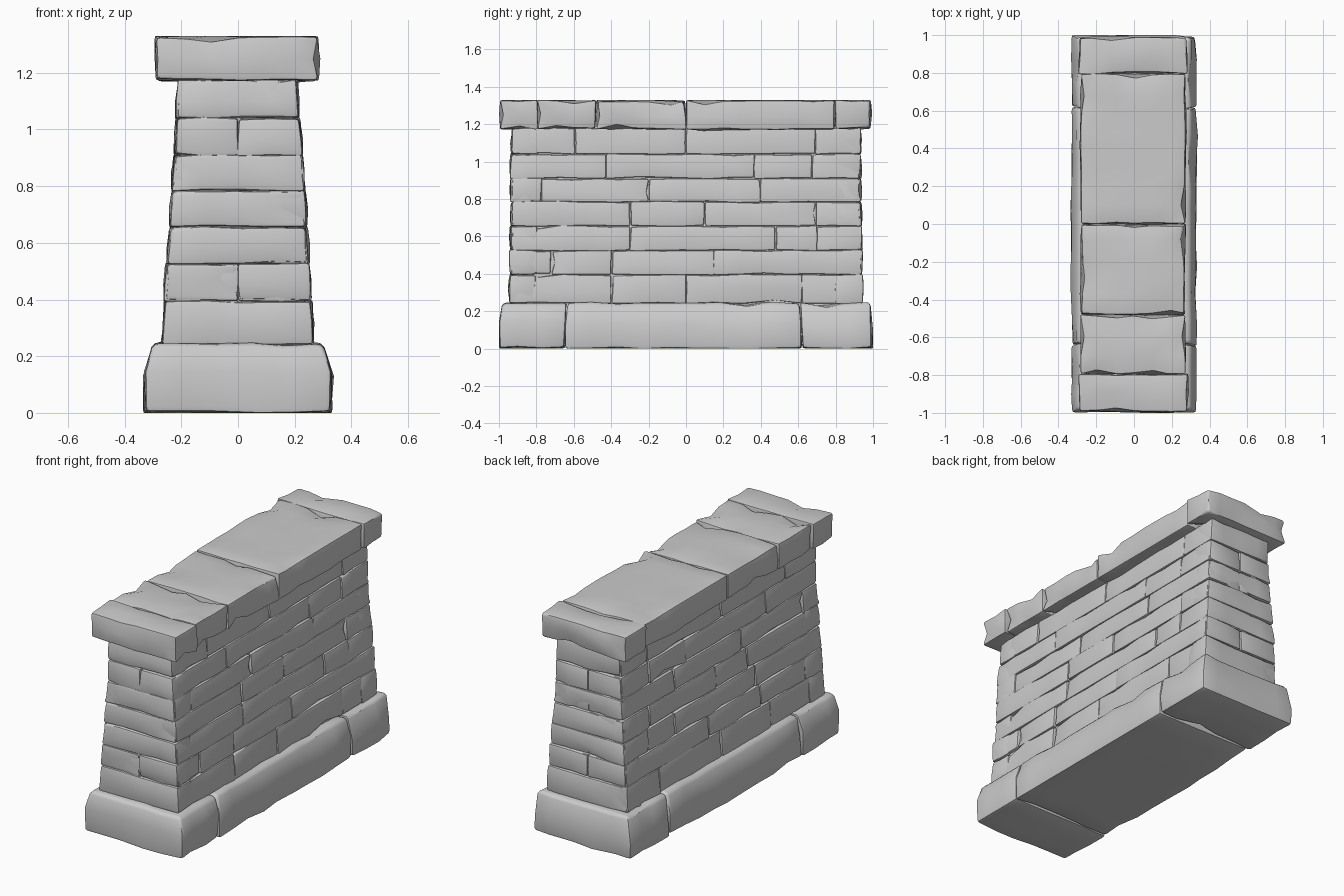
import bpy, bmesh, math, random
from mathutils import Vector, noise

random.seed(4)
if "Cube" in bpy.data.objects:
    bpy.data.objects.remove(bpy.data.objects["Cube"], do_unlink=True)

grey = bpy.data.materials.new("weathered_grey_stone")
grey.use_nodes = True
GREY = (0.6, 0.6, 0.6, 1)
grey.diffuse_color = GREY
grey.node_tree.nodes["Principled BSDF"].inputs["Base Color"].default_value = GREY


def stone(name, lo, hi, bevel=0.015, rough=0.01, chip=0.012, step=0.14, shape=None):
    """Worn block between two corners, with wavy faces, chipped edges and soft bevels."""
    lo, hi = Vector(lo), Vector(hi)
    mid, size = (lo + hi) / 2, hi - lo
    bm = bmesh.new()
    bmesh.ops.create_cube(bm, size=1)
    for v in bm.verts:
        v.co = mid + Vector(a * b for a, b in zip(v.co, size))
    # slice into a coarse grid so that the faces can undulate
    for axis in range(3):
        normal = Vector((0, 0, 0))
        normal[axis] = 1
        count = max(2, round(size[axis] / step))
        for i in range(1, count):
            co = lo + normal * size[axis] * (i + random.uniform(-0.2, 0.2)) / count
            bmesh.ops.bisect_plane(bm, geom=bm.verts[:] + bm.edges[:] + bm.faces[:],
                                   plane_co=co, plane_no=normal)
    bm.normal_update()
    outer = [e for e in bm.edges if e.calc_face_angle(0) > 0.8]
    rim = {v for e in outer for v in e.verts}
    offset = Vector(random.uniform(0, 50) for _ in range(3))
    for v in bm.verts:
        wave = noise.noise(v.co * 6 + offset) * rough
        if v in rim:
            wave -= chip * random.random() ** 3
        v.co += v.normal * wave
    bmesh.ops.bevel(bm, geom=outer, offset=bevel, segments=2, profile=0.6,
                    affect='EDGES', clamp_overlap=True)
    for v in bm.verts:
        if shape:
            v.co = shape(v.co)
        v.co.z = max(0, min(1.33, v.co.z))
        v.co.y = max(-1, min(1, v.co.y))
    mesh = bpy.data.meshes.new(name)
    bm.to_mesh(mesh)
    bm.free()
    mesh.materials.append(grey)
    mesh.shade_smooth()
    mesh.set_sharp_from_angle(angle=math.radians(50))
    obj = bpy.data.objects.new(name, mesh)
    bpy.context.collection.objects.link(obj)
    return obj


def spans(stops):
    return list(zip(stops, stops[1:]))


# Plinth stones, with the upper edge sloping inwards
def plinth_shape(p):
    slope = max(0, p.z - 0.195) / 0.05
    return Vector((p.x * (1 - 0.11 * slope), p.y * (1 - 0.02 * slope), p.z))


for i, (a, b) in enumerate(spans([-1, -0.645, 0.62, 1])):
    stone(f"plinth_stone_{i + 1}", (-0.33, a, 0), (0.33, b, 0.247),
          bevel=0.018, rough=0.014, shape=plinth_shape)

# Wall courses, leaning inwards as they rise
LEVELS = [0.24, 0.395, 0.525, 0.655, 0.785, 0.91, 1.04, 1.18]
JOINTS = [
    [-0.4, 0, 0.62],
    [-0.72, -0.4, 0.15],
    [-0.3, 0.48, 0.7],
    [-0.3, 0.1, 0.7],
    [-0.78, -0.2, 0.4],
    [-0.43, 0.37, 0.68],
    [-0.6, 0, 0.7],
]
SPLIT_ENDS = {1, 5}
HALF, LENGTH = 0.267, 0.945


def lean(p):
    t = (p.z - LEVELS[0]) / (LEVELS[-1] - LEVELS[0])
    return Vector((p.x * (1 - 0.225 * t), p.y * (1 - 0.012 * t), p.z))


for row, (z0, z1) in enumerate(spans(LEVELS)):
    name = f"course_{row + 1}"
    # corner stones across both ends
    for end, sign in (("front", -1), ("back", 1)):
        ya, yb = sorted((sign * 0.8, sign * LENGTH))
        for k, (a, b) in enumerate(spans([-HALF, 0, HALF] if row in SPLIT_ENDS
                                         else [-HALF, HALF])):
            stone(f"{name}_{end}_stone_{k + 1}", (a, ya, z0), (b, yb, z1),
                  rough=0.016, chip=0.01, step=0.12, shape=lean)
    # long stones on each side
    for side, sign in (("left", 1), ("right", -1)):
        inner = JOINTS[row] if sign > 0 else [y + random.uniform(-0.05, 0.05)
                                              for y in JOINTS[row]]
        for k, (a, b) in enumerate(spans([-LENGTH + 0.01] + inner + [LENGTH - 0.01])):
            xa, xb = sorted((0, sign * (HALF + random.uniform(-0.001, 0.005))))
            stone(f"{name}_{side}_stone_{k + 1}", (xa, a, z0), (xb, b, z1),
                  bevel=0.012, rough=0.014, chip=0.008, shape=lean)

# Solid filling behind the joints
stone("wall_core", (-0.245, -0.92, 0.1), (0.245, 0.92, 1.25), rough=0, chip=0, shape=lean)

# Coping slabs: wider blocks at both ends
COPING = [-0.995, -0.795, -0.48, 0, 0.795, 0.99]
for i, (a, b) in enumerate(spans(COPING)):
    at_end = i in (0, len(COPING) - 2)
    grow = 0.01 if at_end else 0
    stone(f"coping_slab_{i + 1}", (-0.283 - grow, a, 1.172), (0.274 + grow, b, 1.33),
          bevel=0.014, rough=0.012, chip=0.022, step=0.1)
